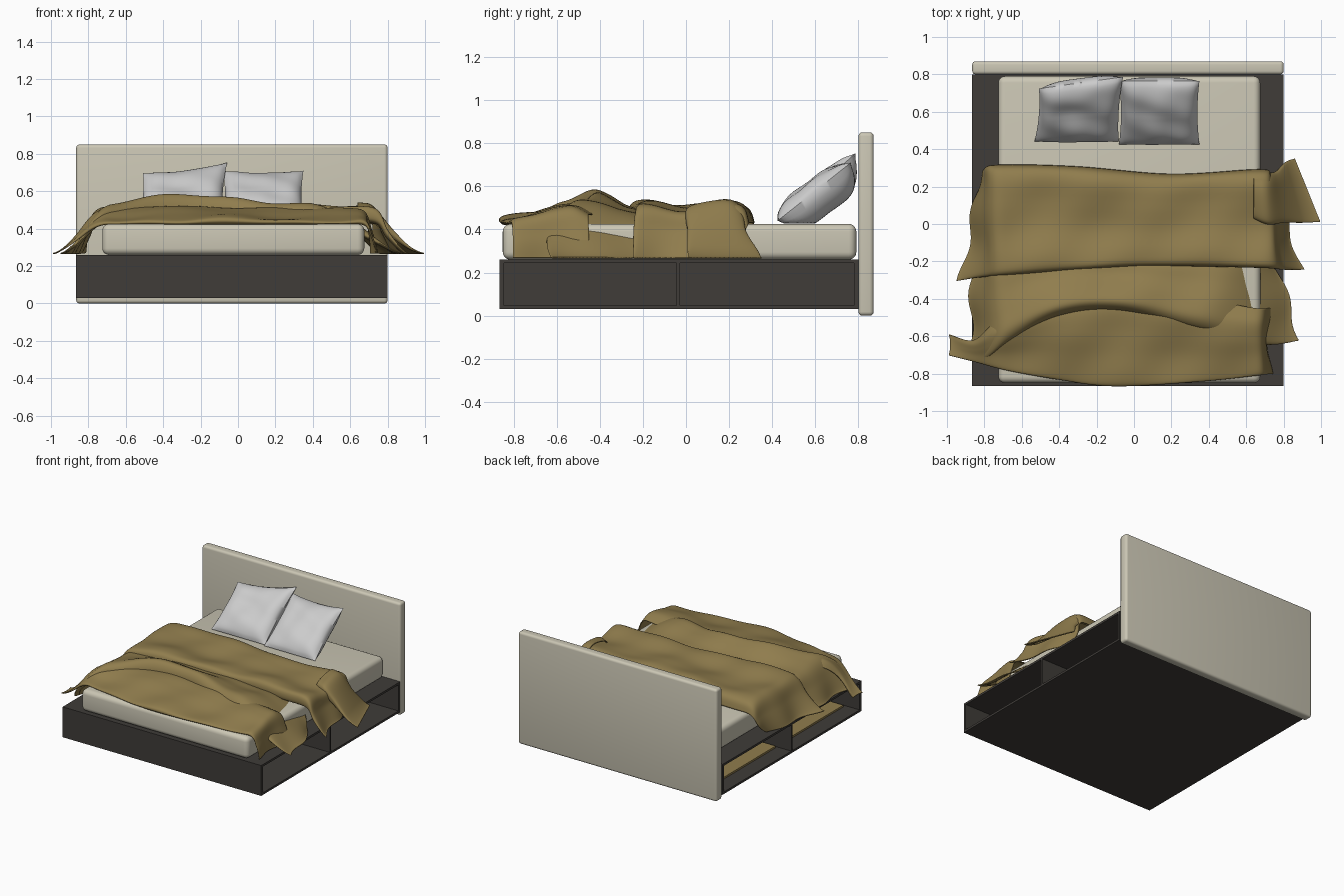
import bpy, bmesh, math
from mathutils import Vector

if "Cube" in bpy.data.objects:
    bpy.data.objects.remove(bpy.data.objects["Cube"])


def material(name, rgb):
    m = bpy.data.materials.new(name)
    m.diffuse_color = (*rgb, 1)
    m.use_nodes = True
    m.node_tree.nodes["Principled BSDF"].inputs["Base Color"].default_value = m.diffuse_color
    return m


DARK = material("dark_wood", (0.05, 0.045, 0.04))
CREAM = material("cream_fabric", (0.6, 0.57, 0.46))
GOLD = material("ochre_cloth", (0.28, 0.205, 0.075))


def box(name, lo, hi, mat, bevel=0.0, segs=4):
    bm = bmesh.new()
    bmesh.ops.create_cube(bm, size=1)
    for v in bm.verts:
        v.co = [lo[i] + (v.co[i] + 0.5) * (hi[i] - lo[i]) for i in range(3)]
    if bevel:
        bmesh.ops.bevel(bm, geom=bm.edges[:], offset=bevel, segments=segs,
                        profile=0.5, affect='EDGES')
    return finish(name, bm, mat, bevel > 0)


def finish(name, bm, mat, smooth):
    me = bpy.data.meshes.new(name)
    bmesh.ops.recalc_face_normals(bm, faces=bm.faces[:])
    bm.to_mesh(me)
    bm.free()
    ob = bpy.data.objects.new(name, me)
    bpy.context.collection.objects.link(ob)
    if mat:
        me.materials.append(mat)
    if smooth:
        bpy.ops.object.select_all(action='DESELECT')
        ob.select_set(True)
        bpy.context.view_layer.objects.active = ob
        bpy.ops.object.shade_smooth_by_angle(angle=math.radians(50))
    return ob


def add_grid(bm, fn, nu, nv):
    vs = [[bm.verts.new(fn(i / nu, j / nv)) for j in range(nv + 1)] for i in range(nu + 1)]
    for i in range(nu):
        for j in range(nv):
            bm.faces.new((vs[i][j], vs[i + 1][j], vs[i + 1][j + 1], vs[i][j + 1]))


def spline(pts, t):
    # Catmull-Rom through evenly spaced 2D points
    n = len(pts) - 1
    i = min(int(t * n), n - 1)
    f = t * n - i
    a, b, c, d = (Vector(pts[min(max(k, 0), n)]) for k in range(i - 1, i + 3))
    return 0.5 * (2 * b + (c - a) * f + (2 * a - 5 * b + 4 * c - d) * f * f
                  + (3 * b - a - 3 * c + d) * f ** 3)


def smooth(t):
    t = min(max(t, 0), 1)
    return t * t * (3 - 2 * t)


# Bed base: deck, floor, end panels, side shelves with a divider
X0, X1, Y0, Y1 = -0.865, 0.8, -0.865, 0.8
box("base_floor", (X0, Y0, 0.03), (X1, Y1, 0.046), DARK)
box("base_deck", (X0, Y0, 0.244), (X1, Y1, 0.26), DARK)
box("base_front_panel", (X0, Y0, 0.03), (X1, Y0 + 0.02, 0.26), DARK)
box("base_rear_panel", (X0, Y1 - 0.02, 0.03), (X1, Y1, 0.26), DARK)
DEPTH = 0.3
box("base_core", (X0 + DEPTH, Y0 + 0.02, 0.046), (X1 - DEPTH, Y1 - 0.02, 0.244), DARK)
for side, xa, xb in (("left", X0, X0 + DEPTH), ("right", X1 - DEPTH, X1)):
    box(side + "_shelf_divider", (xa, -0.043, 0.046), (xb, -0.027, 0.244), DARK)
# Folded cloth on the left shelves
for part, ya, yb in (("front", -0.82, -0.06), ("rear", -0.01, 0.76)):
    box(part + "_shelf_cloth", (X0 + 0.12, ya, 0.046), (X0 + DEPTH, yb, 0.06), GOLD)

# Headboard and mattress
box("headboard", (X0, 0.8, 0.0), (X1, 0.87, 0.85), CREAM, 0.018)
box("mattress", (-0.725, -0.85, 0.26), (0.675, 0.79, 0.425), CREAM, 0.035, 5)


def pillow(name, cx, w, bottom, top, tilt, dent):
    # Two puffed sheets leaning on the headboard, joined at the seam
    bm = bmesh.new()
    b, t = Vector(bottom), Vector(top)
    nrm = Vector((-(t - b).y, (t - b).x)).normalized()
    for bulge in (0.055, -0.12):
        def fn(p, q):
            u, v = 2 * p - 1, 2 * q - 1
            puff = ((1 - u ** 4) * (1 - v ** 4)) ** 0.7
            d = bulge * puff
            if bulge > 0:
                d -= dent * math.exp(-(u * u + (v - 0.2) ** 2) * 5)
                d += 0.007 * puff * math.sin(5 * u + 3 * v) * math.sin(4 * v - 2 * u)
            base = b.lerp(t, q + tilt * u * q) + nrm * d
            x = cx + w * u * (1 - 0.05 * (1 - v * v)) + 0.012 * v * (tilt > 0.05)
            z = base.y - 0.02 * (1 - u * u) * max(v, 0)
            return (x, min(base.x, 0.795), max(z, 0.428))
        add_grid(bm, fn, 32, 32)
    bmesh.ops.remove_doubles(bm, verts=bm.verts[:], dist=0.0008)
    finish(name, bm, None, True)


pillow("left_pillow", -0.295, 0.225, (0.44, 0.44), (0.755, 0.725), 0.1, 0.02)
pillow("right_pillow", 0.135, 0.215, (0.425, 0.44), (0.765, 0.71), 0.0, 0.0)


def cloth(name, front, back, profile, left=2, right=2, seed=0.0, peak=0.0):
    # Loft between two edge curves; the profile gives (position, height) front to back
    n = len(front) - 1

    def fn(u, v):
        s, h = spline(profile, v)
        p = spline(front, u).lerp(spline(back, u), s)
        f = 1.0
        if left:
            f *= smooth(u * n / left)
        if right:
            f *= smooth((1 - u) * n / right)
        h *= 1 - peak + peak * math.exp(-((p.x + 0.22) / 0.45) ** 2)
        mid = math.sin(math.pi * min(max(v, 0), 1))
        h += mid * (0.009 * math.sin(7 * p.x + 9 * p.y + seed)
                    + 0.006 * math.sin(15 * p.x - 11 * p.y + 2 * seed))
        z = 0.268 + (0.168 + h) * f
        wave = 0.018 * (1 - f) * math.sin(17 * p.y + seed)
        return (p.x + wave * (1 if u > 0.5 else -1) * (left > 0), p.y, z)
    bm = bmesh.new()
    add_grid(bm, fn, 84, 36)
    ob = finish(name, bm, GOLD, True)
    m = ob.modifiers.new("thickness", 'SOLIDIFY')
    m.thickness = 0.006
    m.offset = 0


# Blanket in overlapping folds
cloth("blanket_rear_fold",
      [(-.93, -.3), (-.81, -.28), (-.68, -.27), (-.3, -.24), (.1, -.22), (.67, -.23), (.8, -.24), (.9, -.24)],
      [(-.83, .2), (-.81, .29), (-.7, .315), (-.3, .305), (.2, .265), (.67, .29), (.73, .26), (.76, .2)],
      [(.06, .0), (.0, .02), (.02, .08), (.15, .088), (.4, .065), (.65, .075), (.85, .085), (.96, .06), (1, -.005)],
      seed=0.4, peak=0.1)
cloth("blanket_middle_fold",
      [(-.88, -.68), (-.81, -.735), (-.66, -.62), (-.4, -.49), (-.08, -.46), (.35, -.56), (.68, -.64), (.89, -.62)],
      [(-.86, -.2), (-.8, -.15), (-.7, -.15), (-.3, -.15), (.0, -.15), (.4, -.15), (.66, -.15), (.77, -.25)],
      [(.07, .01), (.0, .03), (.03, .1), (.15, .14), (.35, .12), (.6, .075), (.8, .055), (1, .02)],
      seed=1.7, peak=0.4)
cloth("blanket_front_fold",
      [(-1, -.7), (-.85, -.735), (-.68, -.78), (-.4, -.83), (-.1, -.865), (.35, -.84), (.64, -.81), (.71, -.8), (.725, -.8)],
      [(-1, -.59), (-.86, -.62), (-.7, -.5), (-.4, -.38), (-.1, -.35), (.35, -.4), (.64, -.45), (.71, -.45), (.73, -.45)],
      [(.03, -.012), (.0, .0), (.05, .015), (.3, .035), (.55, .065), (.8, .08), (1, .04)],
      seed=3.1, peak=0.2)
# Loose corner hanging on the right
cloth("blanket_right_flap",
      [(.64, .03), (.72, .0), (.8, .01), (.9, .01), (.995, .015)],
      [(.64, .27), (.71, .27), (.76, .28), (.81, .33), (.86, .35)],
      [(.04, .0), (.0, .03), (.05, .075), (.4, .095), (.75, .09), (.95, .05), (1, .0)],
      left=0, right=3.4, seed=0.9)
